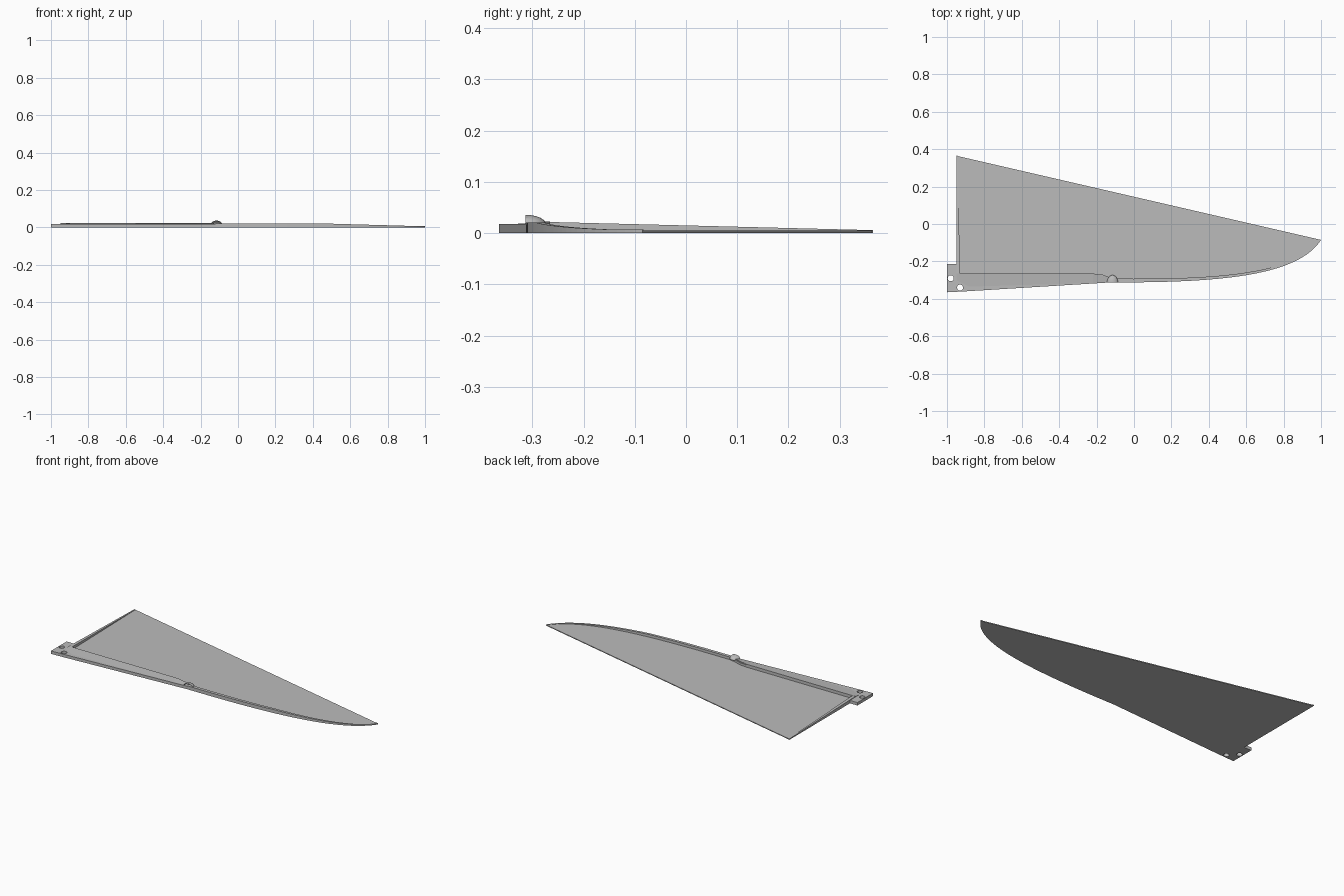
import bpy, bmesh
from mathutils import Vector
from mathutils.geometry import interpolate_bezier

if "Cube" in bpy.data.objects:
    bpy.data.objects.remove(bpy.data.objects["Cube"])

GREY = (0.5, 0.5, 0.5, 1)
mat = bpy.data.materials.new("plain grey")
mat.use_nodes = True
mat.diffuse_color = GREY
mat.node_tree.nodes["Principled BSDF"].inputs["Base Color"].default_value = GREY


def finish(name, bm):
    bmesh.ops.recalc_face_normals(bm, faces=bm.faces)
    mesh = bpy.data.meshes.new(name)
    bm.to_mesh(mesh)
    bm.free()
    mesh.materials.append(mat)
    ob = bpy.data.objects.new(name, mesh)
    bpy.context.collection.objects.link(ob)
    return ob


def slab(name, outline, height):
    """Flat plate with the given outline."""
    bm = bmesh.new()
    face = bm.faces.new([bm.verts.new((x, y, 0)) for x, y in outline])
    geom = bmesh.ops.extrude_face_region(bm, geom=[face])["geom"]
    bmesh.ops.translate(bm, vec=(0, 0, height),
                        verts=[g for g in geom if isinstance(g, bmesh.types.BMVert)])
    return finish(name, bm)


def strip(name, side_a, side_b, top_a, top_b):
    """Solid bar between two rows of points, with a height for each point."""
    bm = bmesh.new()
    rings = []
    for a, b, za, zb in zip(side_a, side_b, top_a, top_b):
        corners = [(*a, 0), (*b, 0), (*b, zb), (*a, za)]
        rings.append([bm.verts.new(c) for c in corners])
    for r, s in zip(rings, rings[1:]):
        for i in range(4):
            j = (i + 1) % 4
            bm.faces.new((r[i], r[j], s[j], s[i]))
    bm.faces.new(rings[0])
    bm.faces.new(rings[-1])
    return finish(name, bm)


# Curved leading edge, and its inner line set back from it
curve = [Vector(p) for p in ((-.12, -.312, 0), (.5, -.315, 0), (.88, -.27, 0), (1, -.085, 0))]
edge = [p.to_2d() for p in interpolate_bezier(*curve, 32)]
inner = []
for i, p in enumerate(edge):
    along = (edge[min(i + 1, 31)] - edge[max(i - 1, 0)]).normalized()
    inner.append(p + Vector((-along.y, along.x)) * (.02 - .012 * i / 31))
inner[-1] = Vector((.99, -.083))
tops = [.021 - .014 * min(1, max(0, (p.x - .45) / .5)) for p in edge]

root_front = [(-.95, .365), (-.95, -.215), (-1, -.215), (-1, -.365), (-.9, -.36)]

# Thin blade and thick front spar with its root tab
blade = slab("blade_sheet", root_front + [tuple(p) for p in edge], .005)
spar = slab("front_spar", root_front[1:] + [(-.12, -.312), (-.1, -.29), (-.13, -.285),
            (-.17, -.27), (-.22, -.265), (-.93, -.265), (-.935, -.215)], .018)
strip("leading_edge_rim", edge, inner, tops, tops)

# Spar top rising towards its rear edge
strip("spar_ridge", [(-.95, -.3), (-.88, -.335), (-.22, -.315), (-.13, -.31)],
      [(-.95, -.265), (-.88, -.265), (-.22, -.265), (-.13, -.285)],
      [.018] * 4, [.023] * 4)

# Root rib, thinning and sinking towards the trailing corner
strip("root_rib", [(-.95, -.27), (-.95, .365)], [(-.93, -.27), (-.943, .365)],
      [.022, .006], [.022, .006])

# Mounting holes through the tab
for x, y in ((-.98, -.29), (-.93, -.34)):
    bpy.ops.mesh.primitive_cylinder_add(vertices=24, radius=.016, depth=.2, location=(x, y, 0))
    cutter = bpy.context.object
    cutter.name = "hole_cutter"
    cutter.hide_render = True
    for plate in (blade, spar):
        bpy.context.view_layer.objects.active = plate
        mod = plate.modifiers.new("hole", 'BOOLEAN')
        mod.operation = 'DIFFERENCE'
        mod.solver = 'EXACT'
        mod.object = cutter
        bpy.ops.object.modifier_apply(modifier=mod.name)
    bpy.data.objects.remove(cutter)

# Rounded knob on the spar, flat towards the front
bm = bmesh.new()
bmesh.ops.create_uvsphere(bm, u_segments=24, v_segments=12, radius=1)
for normal in ((0, 1, 0), (0, 0, 1)):
    cut = bmesh.ops.bisect_plane(bm, geom=bm.verts[:] + bm.edges[:] + bm.faces[:],
                                 plane_co=(0, 0, 0), plane_no=normal, clear_inner=True)
    rim = [g for g in cut["geom_cut"] if isinstance(g, bmesh.types.BMEdge)]
    bmesh.ops.holes_fill(bm, edges=rim, sides=0)
bmesh.ops.scale(bm, vec=(.03, .04, .019), verts=bm.verts)
bmesh.ops.translate(bm, vec=(-.115, -.313, .017), verts=bm.verts)
knob = finish("spar_knob", bm)
bpy.ops.object.select_all(action='DESELECT')
knob.select_set(True)
bpy.context.view_layer.objects.active = knob
bpy.ops.object.shade_smooth_by_angle()
